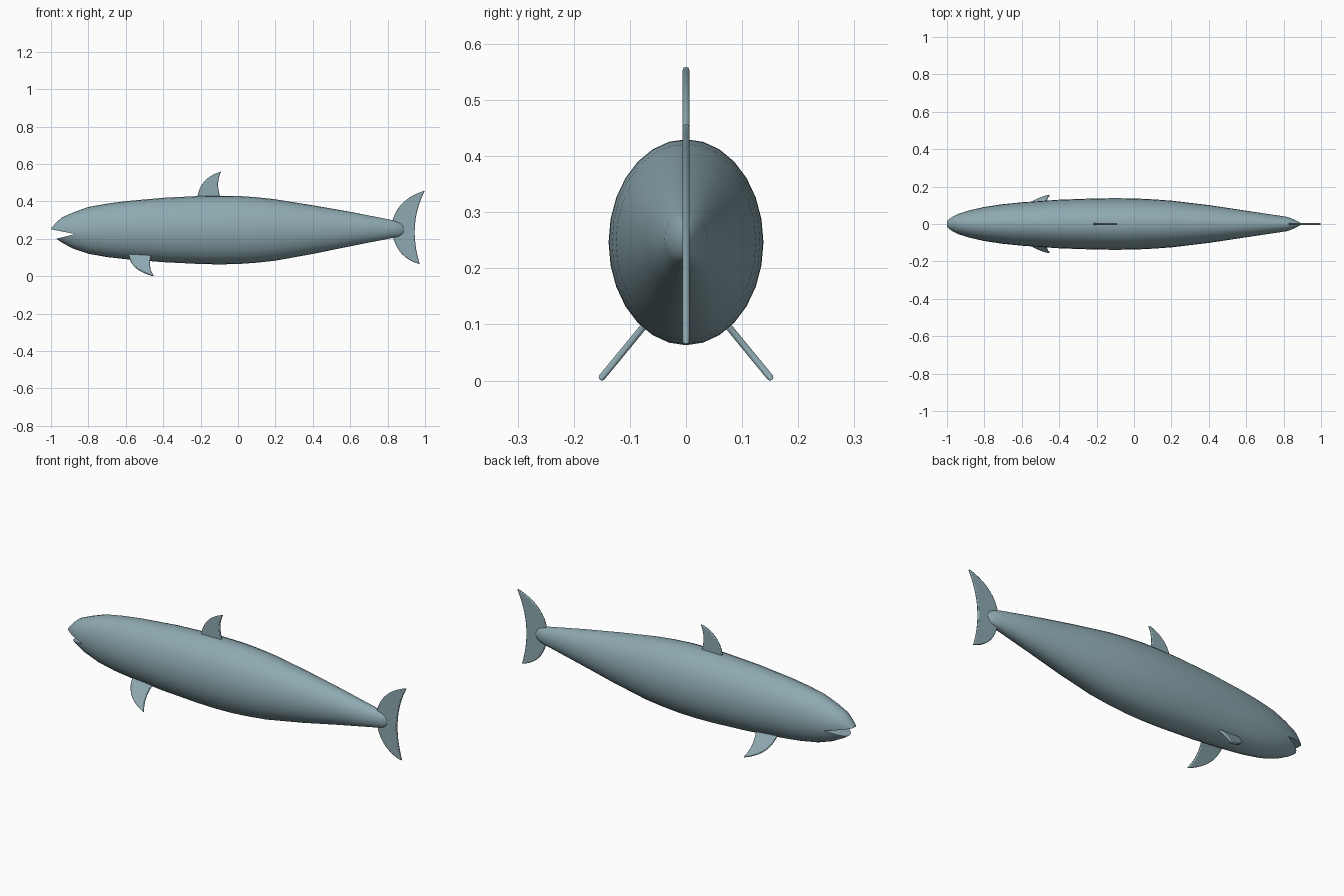
import bpy, bmesh, math
from mathutils import Vector

if "Cube" in bpy.data.objects:
    bpy.data.objects.remove(bpy.data.objects["Cube"])

skin = bpy.data.materials.new("skin")
skin.diffuse_color = (0.27, 0.40, 0.44, 1)
skin.use_nodes = True
skin.node_tree.nodes["Principled BSDF"].inputs["Base Color"].default_value = skin.diffuse_color


def finish(name, bm, angle=40):
    bmesh.ops.recalc_face_normals(bm, faces=bm.faces)
    me = bpy.data.meshes.new(name)
    bm.to_mesh(me)
    bm.free()
    me.materials.append(skin)
    ob = bpy.data.objects.new(name, me)
    bpy.context.collection.objects.link(ob)
    smooth(ob, angle)
    return ob


def smooth(ob, angle):
    bpy.ops.object.select_all(action='DESELECT')
    ob.select_set(True)
    bpy.context.view_layer.objects.active = ob
    bpy.ops.object.shade_smooth_by_angle(angle=math.radians(angle))


def prism(outline, origin, up, thick):
    """Extrude an (x, height) outline; height runs along 'up' from origin."""
    o, up = Vector(origin), Vector(up).normalized()
    n = Vector((1, 0, 0)).cross(up)
    bm = bmesh.new()
    a, b = [[bm.verts.new(o + Vector((x, 0, 0)) + up * h + n * s * thick / 2)
             for x, h in outline] for s in (-1, 1)]
    bm.faces.new(a)
    bm.faces.new(b[::-1])
    for i in range(len(a)):
        j = (i + 1) % len(a)
        bm.faces.new((a[i], a[j], b[j], b[i]))
    return bm


def arc(p, mid, q, n=10):
    """Quadratic curve from p to q passing through mid, without the last point."""
    p, mid, q = Vector(p), Vector(mid), Vector(q)
    c = mid * 2 - (p + q) / 2
    return [tuple(p * (1 - t) ** 2 + c * 2 * t * (1 - t) + q * t * t)
            for t in (i / n for i in range(n))]


def fin(name, outline, origin=(0, 0, 0), up=(0, 0, 1)):
    ob = finish(name, prism(outline, origin, up, 0.012), 50)
    m = ob.modifiers.new("rounded_rim", 'BEVEL')
    m.width, m.segments, m.limit_method = 0.004, 2, 'ANGLE'
    m.angle_limit = math.radians(60)


# Body: elliptical rings (x, bottom z, top z, half width)
rings = [(-1.0, .228, .254, .018), (-.985, .212, .272, .029), (-.97, .199, .289, .039),
         (-.94, .178, .315, .054), (-.88, .147, .341, .073), (-.8, .12, .370, .091),
         (-.7, .102, .388, .106), (-.6, .091, .401, .116), (-.4, .075, .419, .130),
         (-.2, .065, .429, .137), (-.1, .063, .430, .138), (.0, .065, .429, .137),
         (.1, .072, .422, .132), (.2, .083, .411, .125), (.4, .119, .379, .101),
         (.6, .160, .344, .071), (.82, .203, .301, .038), (.86, .211, .288, .022),
         (.88, .222, .277, .012), (.89, .238, .262, .005)]
N = 28
bm = bmesh.new()
loops = []
for x, lo, hi, w in rings:
    c, r = (lo + hi) / 2, (hi - lo) / 2
    loops.append([bm.verts.new((x, w * math.sin(2 * math.pi * i / N),
                                c + r * math.cos(2 * math.pi * i / N))) for i in range(N)])
for a, b in zip(loops, loops[1:]):
    for i in range(N):
        bm.faces.new((a[i], a[(i + 1) % N], b[(i + 1) % N], b[i]))
bm.faces.new(loops[0])
bm.faces.new(loops[-1][::-1])
body = finish("body", bm)

# Mouth: wedge cut into the snout
wedge = [(-.87, .225), (-1.05, .260), (-1.05, .180)]
cutter = finish("mouth_cutter", prism(wedge, (0, 0, 0), (0, 0, 1), 0.5))
cutter.hide_render = True
m = body.modifiers.new("mouth", 'BOOLEAN')
m.operation, m.solver, m.object = 'DIFFERENCE', 'EXACT', cutter
bpy.context.view_layer.objects.active = body
bpy.ops.object.modifier_apply(modifier=m.name)
bpy.data.objects.remove(cutter)
smooth(body, 40)

# Dorsal fin
fin("dorsal_fin", [(-.097, .40), (-.218, .40)]
    + arc((-.216, .43), (-.175, .512), (-.089, .56))
    + arc((-.089, .56), (-.106, .50), (-.097, .43)) + [(-.097, .43)])

# Tail fin
fin("tail_fin", arc((1.0, .458), (.946, .27), (.972, .064), 16)
    + arc((.972, .064), (.877, .118), (.828, .215))
    + [(.828, .215), (.822, .255)]
    + arc((.826, .295), (.884, .395), (1.0, .458)))

# Paired side fins, splayed outward and down
for name, s in (("left_side_fin", -1), ("right_side_fin", 1)):
    fin(name, [(-.463, -.02), (-.585, -.02)]
        + arc((-.583, .01), (-.548, .101), (-.45, .161))
        + arc((-.45, .161), (-.470, .095), (-.463, .02)) + [(-.463, .02)],
        (0, s * .052, .125), (0, s * .078, -.095))
